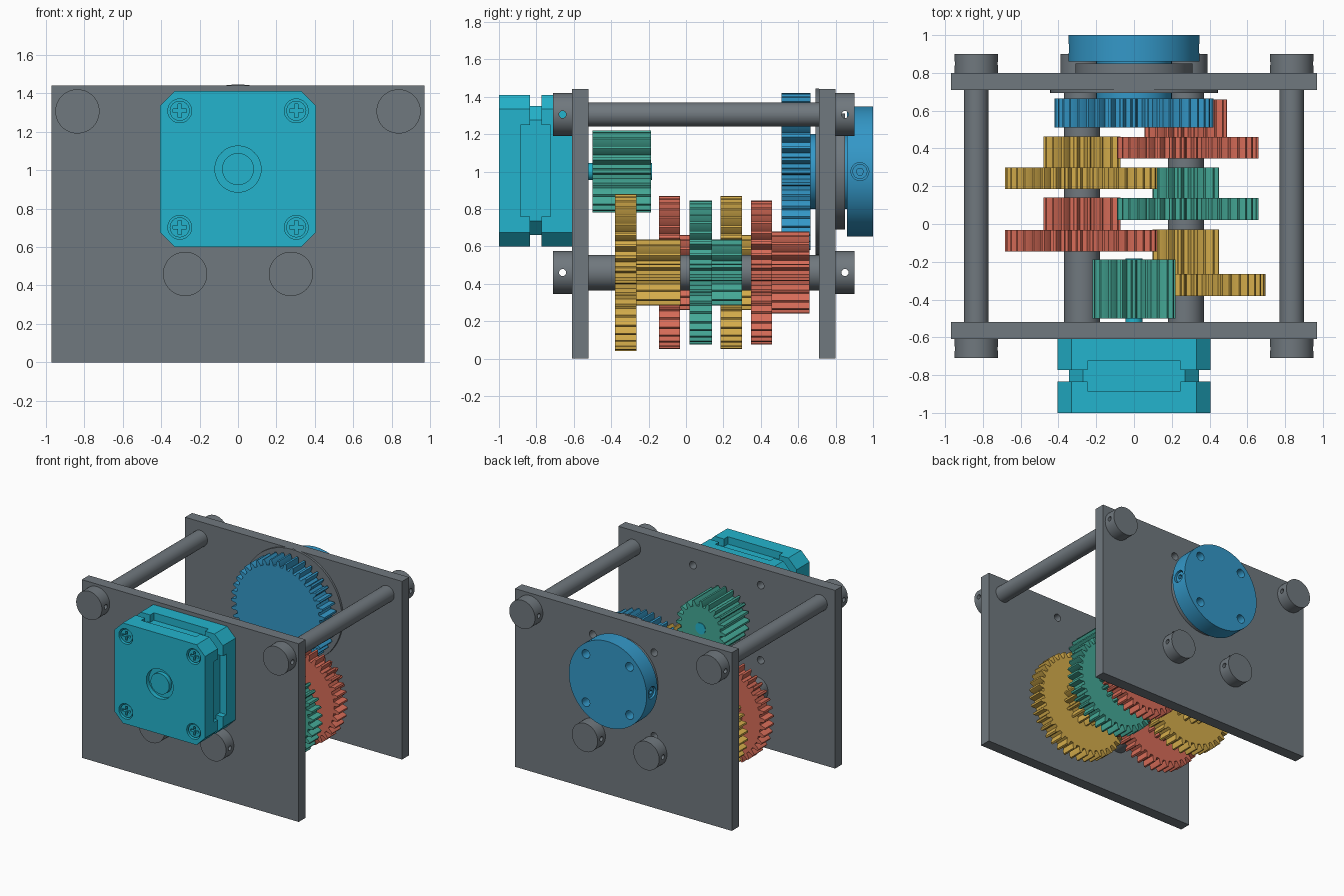
import bpy, bmesh, math
from mathutils import Matrix

cube = bpy.data.objects.get("Cube")
if cube:
    bpy.data.objects.remove(cube, do_unlink=True)


def material(name, r, g, b):
    m = bpy.data.materials.new(name)
    m.use_nodes = True
    m.diffuse_color = (r, g, b, 1)
    m.node_tree.nodes["Principled BSDF"].inputs["Base Color"].default_value = (r, g, b, 1)
    return m


GREY = material("steel grey", 0.162, 0.188, 0.209)
CYAN = material("motor cyan", 0.017, 0.456, 0.610)
BLUE = material("output blue", 0.034, 0.314, 0.578)
YELLOW = material("gear yellow", 0.658, 0.413, 0.070)
RED = material("gear red", 0.680, 0.150, 0.098)
TEAL = material("gear teal", 0.058, 0.392, 0.305)


def prism(name, pts, y0, y1, mat):
    """Extrude an (x, z) outline along y."""
    bm = bmesh.new()
    base = bm.faces.new([bm.verts.new((x, y0, z)) for x, z in pts])
    out = bmesh.ops.extrude_face_region(bm, geom=[base])["geom"]
    bmesh.ops.translate(bm, vec=(0, y1 - y0, 0),
                        verts=[v for v in out if isinstance(v, bmesh.types.BMVert)])
    bmesh.ops.recalc_face_normals(bm, faces=bm.faces)
    mesh = bpy.data.meshes.new(name)
    bm.to_mesh(mesh)
    bm.free()
    mesh.materials.append(mat)
    obj = bpy.data.objects.new(name, mesh)
    bpy.context.collection.objects.link(obj)
    return obj


def circle(x, z, r, n=48):
    return [(x + r * math.cos(math.tau * i / n), z + r * math.sin(math.tau * i / n)) for i in range(n)]


def rect(x, z, w, h):
    return [(x - w, z - h), (x + w, z - h), (x + w, z + h), (x - w, z + h)]


def disc(name, x, z, r, y0, y1, mat, n=48):
    return prism(name, circle(x, z, r, n), y0, y1, mat)


def cross_pin(name, x0, x1, y, z, r, mat, n=20):
    """Cylinder lying along x."""
    obj = disc(name, 0, 0, r, x0, x1, mat, n)
    obj.data.transform(Matrix.Translation((0, y, z)) @ Matrix.Rotation(-math.pi / 2, 4, "Z"))
    return obj


def cut(obj, *cutters):
    """Subtract the cutters and discard them."""
    for c in cutters:
        mod = obj.modifiers.new("cut", "BOOLEAN")
        mod.operation, mod.solver, mod.object = "DIFFERENCE", "EXACT", c
        with bpy.context.temp_override(object=obj, active_object=obj):
            bpy.ops.object.modifier_apply(modifier=mod.name)
        bpy.data.objects.remove(c, do_unlink=True)


def gear(name, teeth, r, x, z, y0, y1, mat, phase=0.0):
    """Spur gear with curved tooth flanks; r is the tip radius."""
    pitch = math.tau / teeth
    root = r - 0.045
    flank = [(-0.30, root), (-0.24, r - 0.022), (-0.11, r), (0.11, r), (0.24, r - 0.022), (0.30, root)]
    pts = []
    for i in range(teeth):
        for f, rad in flank:
            a = (i + f + phase) * pitch + math.pi / 2
            pts.append((x + rad * math.cos(a), z + rad * math.sin(a)))
    return prism(name, pts, y0, y1, mat)


AX, AZ = 0.275, 0.46      # lower shafts
TX, TZ = 0.835, 1.305     # upper tie rods
MZ = 1.0                  # motor and output axis
SIGNS = [(sx, sz) for sx in (-1, 1) for sz in (-1, 1)]

# End plates with screw holes
front_plate = prism("front_plate", rect(0, 0.72, 0.97, 0.72), -0.61, -0.52, GREY)
cut(front_plate, *[disc("hole", sx * 0.303, MZ + sz * 0.303, 0.03, -0.65, -0.48, GREY, 20) for sx, sz in SIGNS])
back_plate = prism("back_plate", rect(0, 0.72, 0.97, 0.72), 0.71, 0.80, GREY)
cut(back_plate, *[disc("hole", sx * 0.275, 0.917 + sz * 0.338, 0.03, 0.65, 0.85, GREY, 20) for sx, sz in SIGNS])

# Rods and shafts with cross-drilled collars
for side, s in (("right", -1), ("left", 1)):
    for kind, x, z, r in (("tie_rod", TX, TZ, 0.065), ("gear_shaft", AX, AZ, 0.07)):
        x *= s
        rod = disc(f"{side}_{kind}", x, z, r, -0.709, 0.899, GREY)
        for end, y0, y1 in (("front", -0.71, -0.61), ("back", 0.80, 0.90)):
            collar = disc(f"{side}_{kind}_{end}_collar", x, z, 0.115, y0, y1, GREY)
            for part in (rod, collar):
                cut(part, cross_pin("drill", x - 0.2, x + 0.2, (y0 + y1) / 2, z, 0.019, GREY))
    disc(f"{side}_shaft_spacer", s * AX, AZ, 0.095, -0.52, 0.71, GREY)

# Compound gears: shaft side, colour, wheel (teeth, radius, y range), pinion (teeth, radius, y end)
train = [
    ("first", 1, YELLOW, 40, 0.42, -0.38, -0.265, 16, 0.178, -0.03),
    ("second", -1, RED, 39, 0.41, -0.145, -0.033, 18, 0.203, 0.14),
    ("third", 1, TEAL, 37, 0.385, 0.02, 0.138, 16, 0.178, 0.30),
    ("fourth", -1, YELLOW, 39, 0.41, 0.185, 0.30, 18, 0.203, 0.462),
    ("fifth", 1, RED, 37, 0.385, 0.347, 0.46, 20, 0.22, 0.66),
]
for name, s, mat, n1, r1, y0, y1, n2, r2, y2 in train:
    gear(name + "_wheel", n1, r1, s * AX, AZ, y0, y1, mat, 0.25)
    gear(name + "_pinion", n2, r2, s * AX, AZ, y1, y2, mat, 0.5)

# Motor drive pinion and shaft
gear("motor_pinion", 20, 0.22, 0, MZ, -0.50, -0.187, TEAL)
disc("motor_shaft", 0, MZ, 0.045, -0.62, -0.183, CYAN, 32)

# Motor housing: solid caps, notched lips and a recessed core
MC = 1.005
H, C, W, D = 0.405, 0.075, 0.245, 0.345


def quarter_turns(side):
    pts = []
    for k in range(4):
        c, s = round(math.cos(k * math.pi / 2)), round(math.sin(k * math.pi / 2))
        pts += [(x * c - z * s, MC + x * s + z * c) for x, z in side]
    return pts


octagon = quarter_turns([(H, C - H), (H, H - C)])
notched = quarter_turns([(H, C - H), (H, -W), (D, -W), (D, W), (H, W), (H, H - C)])
core = quarter_turns([(D, C - D), (D, D - C)])
front_cap = prism("motor_front_cap", octagon, -1.0, -0.885, CYAN)
prism("motor_front_lip", notched, -0.885, -0.835, CYAN)
prism("motor_core", core, -0.89, -0.72, CYAN)
prism("motor_back_lip", notched, -0.772, -0.725, CYAN)
prism("motor_back_cap", octagon, -0.725, -0.61, CYAN)

# Front boss recess and screws
cut(front_cap, disc("bore", 0, MC, 0.12, -1.1, -0.965, CYAN))
disc("motor_boss", 0, MC, 0.083, -0.998, -0.96, CYAN)
for sx, sz in SIGNS:
    x, z = sx * 0.303, MC + sz * 0.303
    cut(front_cap, disc("bore", x, z, 0.062, -1.1, -0.95, CYAN, 32))
    screw = disc("motor_screw", x, z, 0.052, -0.99, -0.945, CYAN, 32)
    cut(screw, prism("slot", rect(x, z, 0.036, 0.009), -1.1, -0.965, CYAN),
        prism("slot", rect(x, z, 0.009, 0.036), -1.1, -0.965, CYAN))

# Output gear, bearing and flange
gear("output_gear", 40, 0.42, 0, MZ, 0.51, 0.665, BLUE)
disc("output_hub", 0, MZ, 0.2, 0.66, 0.998, BLUE, 64)
disc("bearing_flange", 0, MZ, 0.445, 0.693, 0.71, GREY, 96)
disc("bearing_cover", 0, MZ, 0.31, 0.80, 0.85, GREY, 64)
flange = disc("output_flange", 0, MZ, 0.348, 0.86, 1.0, BLUE, 96)
cut(flange, *[disc("hole", sx * 0.195, MZ + sz * 0.195, 0.035, 0.90, 1.1, BLUE, 24) for sx, sz in SIGNS])
for s in (-1, 1):
    cut(flange, cross_pin("bore", min(s * 0.30, s * 0.5), max(s * 0.30, s * 0.5), 0.93, MZ, 0.048, BLUE))
    grub = cross_pin("set_screw", min(s * 0.28, s * 0.335), max(s * 0.28, s * 0.335), 0.93, MZ, 0.04, BLUE)
    cut(grub, cross_pin("socket", min(s * 0.31, s * 0.4), max(s * 0.31, s * 0.4), 0.93, MZ, 0.02, BLUE, 6))

# Smooth round parts while keeping edges sharp
bpy.ops.object.select_all(action="DESELECT")
for obj in bpy.context.scene.objects:
    if obj.type == "MESH":
        obj.select_set(True)
        bpy.context.view_layer.objects.active = obj
bpy.ops.object.shade_smooth_by_angle(angle=math.radians(25))
